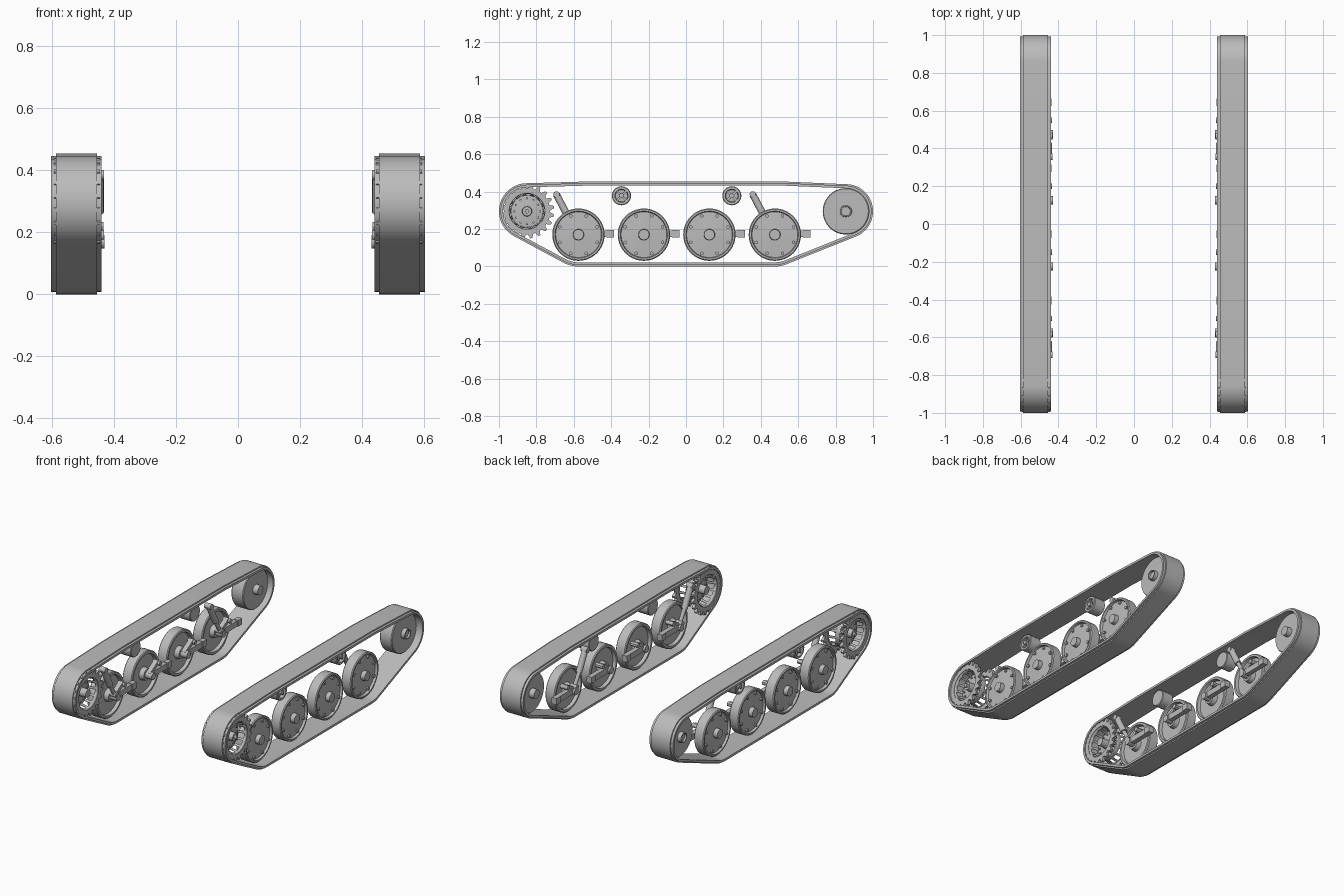
import bpy, bmesh, math
from mathutils import Vector, Matrix
from mathutils.geometry import convex_hull_2d

if "Cube" in bpy.data.objects:
    bpy.data.objects.remove(bpy.data.objects["Cube"])

steel = bpy.data.materials.new("light_grey_steel")
steel.use_nodes = True
GREY = (0.5, 0.5, 0.5, 1)
steel.diffuse_color = GREY
steel.node_tree.nodes["Principled BSDF"].inputs["Base Color"].default_value = GREY

parts = []
TAU = 2 * math.pi


def finish(name, bm, thickness=0):
    """Turn a bmesh for the +x side into a mirrored pair."""
    bmesh.ops.remove_doubles(bm, verts=bm.verts, dist=1e-5)
    bmesh.ops.recalc_face_normals(bm, faces=bm.faces)
    mesh = bpy.data.meshes.new(name)
    bm.to_mesh(mesh)
    bm.free()
    mesh.materials.append(steel)
    obj = bpy.data.objects.new(name, mesh)
    bpy.context.collection.objects.link(obj)
    if thickness:
        solid = obj.modifiers.new("wall", "SOLIDIFY")
        solid.thickness, solid.offset = thickness, 0
    obj.modifiers.new("both_sides", "MIRROR")
    parts.append(obj)


def skin(bm, rings):
    """Quads between consecutive closed rings of points."""
    rings = [[bm.verts.new(p) for p in ring] for ring in rings]
    n = len(rings[0])
    for a, b in zip(rings, rings[1:]):
        for i in range(n):
            j = (i + 1) % n
            bm.faces.new((a[i], a[j], b[j], b[i]))


def lathe(bm, profile, y, z, n=40):
    """Spin (x, radius) points about an axle along x."""
    skin(bm, [[(x, y + r * math.cos(TAU * i / n), z + r * math.sin(TAU * i / n))
               for i in range(n)] for x, r in profile])


def rod(bm, a, b, r, n=16):
    a, b = Vector(a), Vector(b)
    turn = (b - a).to_track_quat("Z", "Y").to_matrix().to_4x4()
    bmesh.ops.create_cone(bm, cap_ends=True, segments=n, radius1=r, radius2=r, depth=(b - a).length,
                          matrix=Matrix.Translation((a + b) / 2) @ turn)


def box(bm, centre, size, tilt=0):
    bmesh.ops.create_cube(bm, size=1, matrix=Matrix.Translation(centre)
                          @ Matrix.Rotation(tilt, 4, "X") @ Matrix.Diagonal((*size, 1)))


SPROCKET, IDLER = (-0.85, 0.295), (0.855, 0.295)
WHEELS = [-0.575, -0.225, 0.125, 0.475]
WHEEL_Z = 0.17

# Track belt: stepped cross-section swept round the hull of the end circles
cloud = [Vector((-0.5, 0.455)), Vector((0.5, 0.455))]
for cy, cz, r in ((*SPROCKET, 0.15), (*IDLER, 0.145),
                  (WHEELS[0], WHEEL_Z, 0.17), (WHEELS[-1], WHEEL_Z, 0.17)):
    cloud += [Vector((cy + r * math.cos(TAU * i / 64), cz + r * math.sin(TAU * i / 64)))
              for i in range(64)]
path = [cloud[i] for i in convex_hull_2d(cloud)]
middle = sum(path, Vector((0, 0))) / len(path)
inward = []
for i, p in enumerate(path):
    along = (p - path[i - 1]).normalized() + (path[(i + 1) % len(path)] - p).normalized()
    normal = Vector((-along.y, along.x)).normalized()
    inward.append(normal if normal.dot(middle - p) > 0 else -normal)
section = [(0.588, 0), (0.588, 0.008), (0.603, 0.008), (0.603, 0.022),
           (0.44, 0.022), (0.44, 0.008), (0.455, 0.008), (0.455, 0)]
bm = bmesh.new()
skin(bm, [[(x, *(p + d * n)) for p, n in zip(path, inward)] for x, d in section + section[:1]])
finish("track_belt", bm)

# Road wheels: rimmed, dished discs with bolts and a hub on both faces
bm = bmesh.new()
for y in WHEELS:
    lathe(bm, [(0.57, 0), (0.57, 0.028), (0.543, 0.03), (0.538, 0.122), (0.552, 0.126),
               (0.552, 0.135), (0.547, 0.14), (0.49, 0.14), (0.485, 0.135), (0.485, 0.122),
               (0.505, 0.118), (0.505, 0.04), (0.475, 0.035), (0.475, 0)], y, WHEEL_Z)
    for k in range(8):
        a = TAU * (k + 0.5) / 8
        by, bz = y + 0.108 * math.cos(a), WHEEL_Z + 0.108 * math.sin(a)
        rod(bm, (0.535, by, bz), (0.549, by, bz), 0.01, 6)
finish("road_wheels", bm)

# Suspension arms trailing behind each wheel
bm = bmesh.new()
for y in WHEELS:
    rod(bm, (0.43, y, WHEEL_Z), (0.5, y, WHEEL_Z), 0.022)
    box(bm, (0.457, y + 0.095, 0.175), (0.03, 0.19, 0.036))
    box(bm, (0.452, y + 0.17, 0.176), (0.03, 0.04, 0.04))
    box(bm, (0.462, y + 0.035, 0.205), (0.03, 0.10, 0.02), math.radians(30))
    rod(bm, (0.434, y + 0.075, 0.22), (0.485, y + 0.075, 0.22), 0.014, 12)
finish("suspension_arms", bm)

# Dampers on the first and last wheels
bm = bmesh.new()
for y in (WHEELS[0], WHEELS[-1]):
    foot, mid, top = [(0.452, y + dy, z) for dy, z in ((-0.01, 0.19), (-0.055, 0.265), (-0.118, 0.385))]
    rod(bm, foot, mid, 0.012)
    rod(bm, mid, top, 0.019)
    for _, ey, ez in (foot, top):
        rod(bm, (0.432, ey, ez), (0.475, ey, ez), 0.017)
finish("dampers", bm)

# Return rollers: open cups with crossed spokes
bm = bmesh.new()
for y in (-0.345, 0.245):
    z = 0.378
    lathe(bm, [(0.47, 0), (0.47, 0.047), (0.474, 0.051), (0.546, 0.051), (0.55, 0.047),
               (0.55, 0.035), (0.51, 0.032), (0.51, 0)], y, z, 32)
    rod(bm, (0.505, y, z), (0.553, y, z), 0.013)
    for tilt in (45, 135):
        box(bm, (0.528, y, z), (0.03, 0.068, 0.012), math.radians(tilt))
finish("return_rollers", bm)

# Idler wheel: plain disc on an axle
bm = bmesh.new()
lathe(bm, [(0.573, 0), (0.573, 0.024), (0.585, 0.025), (0.585, 0.031), (0.56, 0.032), (0.56, 0.12),
           (0.555, 0.124), (0.48, 0.124), (0.475, 0.12), (0.475, 0.03), (0.442, 0.028),
           (0.442, 0)], *IDLER, 48)
finish("idler_wheel", bm)

# Drive sprocket: two toothed rings
TEETH = 20
bm = bmesh.new()


def tooth_ring(x, radii):
    points = []
    for i in range(TEETH * 4):
        a, r = TAU * (i + 0.5) / (TEETH * 4), radii[i % 4]
        points.append((x, SPROCKET[0] + r * math.cos(a), SPROCKET[1] + r * math.sin(a)))
    return points


tips, bore = (0.124, 0.146, 0.146, 0.124), (0.098,) * 4
for x0, x1 in ((0.445, 0.463), (0.575, 0.593)):
    skin(bm, [tooth_ring(x, radii) for x, radii in
              ((x0, bore), (x0, tips), (x1, tips), (x1, bore), (x0, bore))])
finish("sprocket_tooth_rings", bm)

# Drive sprocket: tapered drum wall pierced by slots
bm = bmesh.new()
for outer, inner in ((0.59, 0.522), (0.448, 0.522)):
    first = len(bm.faces)
    lathe(bm, [(outer, 0.099), (outer + (inner - outer) * 0.25, 0.096),
               (outer + (inner - outer) * 0.8, 0.088), (inner, 0.085)], *SPROCKET, 42)
    bm.faces.ensure_lookup_table()
    band = bm.faces[first + 42:first + 84]
    bmesh.ops.delete(bm, geom=[f for k, f in enumerate(band) if k % 3 < 2], context="FACES_ONLY")
finish("sprocket_drum", bm, 0.006)

# Drive sprocket: central web, hub and bolts
bm = bmesh.new()
lathe(bm, [(0.588, 0), (0.588, 0.012), (0.575, 0.012), (0.575, 0.025), (0.54, 0.027), (0.535, 0.087),
           (0.51, 0.087), (0.505, 0.027), (0.45, 0.025), (0.45, 0)], *SPROCKET)
for k in range(12):
    a = TAU * k / 12
    by, bz = SPROCKET[0] + 0.068 * math.cos(a), SPROCKET[1] + 0.068 * math.sin(a)
    rod(bm, (0.50, by, bz), (0.545, by, bz), 0.007, 6)
finish("sprocket_hub", bm)

# Smooth round surfaces, keep edges crisp
bpy.ops.object.select_all(action="DESELECT")
for obj in parts:
    obj.select_set(True)
bpy.context.view_layer.objects.active = parts[0]
bpy.ops.object.shade_smooth_by_angle(angle=math.radians(30))
